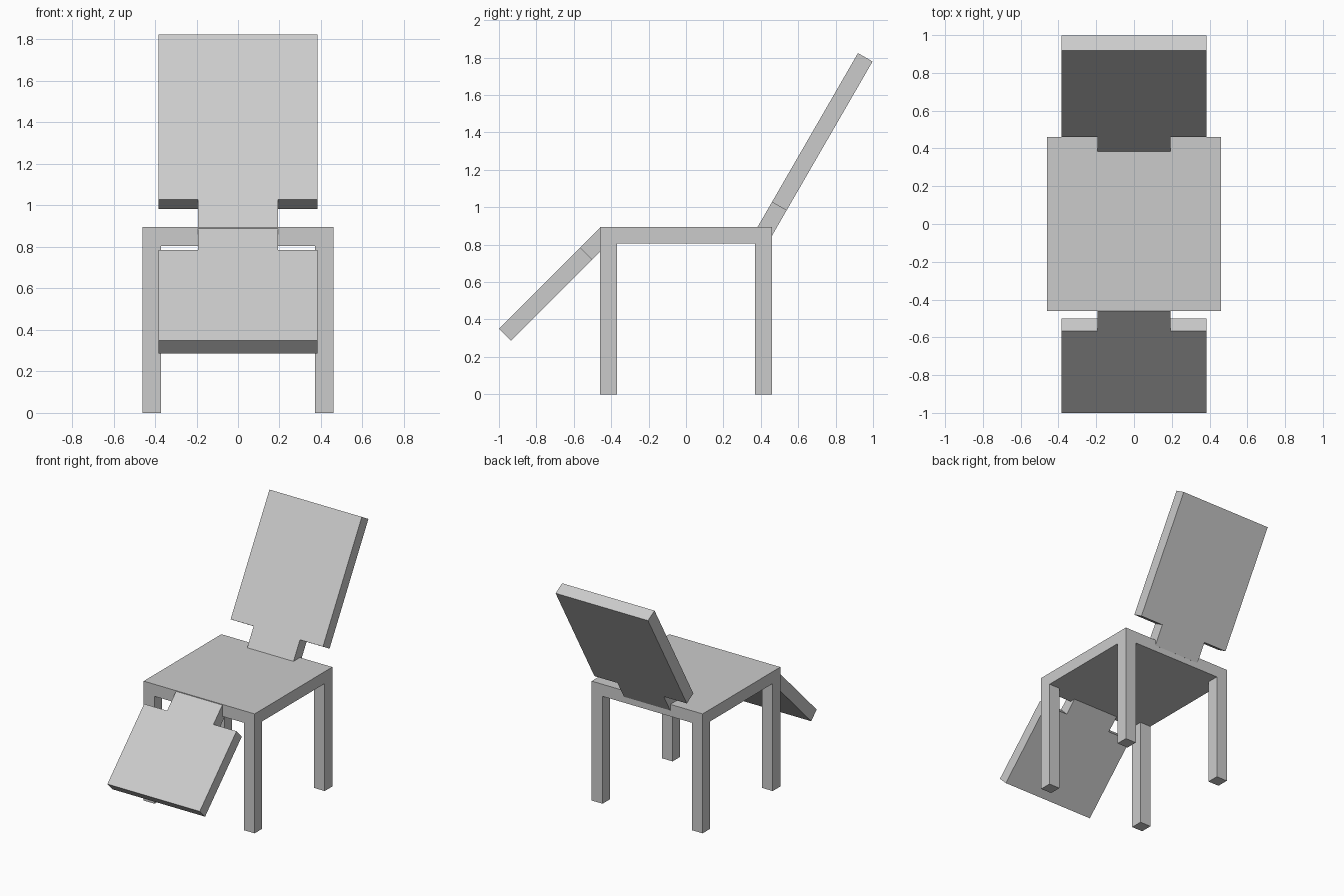
import bpy, bmesh
from math import radians, sin, cos
from mathutils import Matrix, Vector

if "Cube" in bpy.data.objects:
    bpy.data.objects.remove(bpy.data.objects["Cube"])

T = 0.09                    # board and leg thickness
HALF, TOP = 0.46, 0.895     # seat half width, seat top height


def finish(bm, name):
    bmesh.ops.recalc_face_normals(bm, faces=bm.faces)
    me = bpy.data.meshes.new(name)
    bm.to_mesh(me)
    bm.free()
    ob = bpy.data.objects.new(name, me)
    bpy.context.collection.objects.link(ob)
    return ob


def extrude(bm, faces, vec):
    geom = bmesh.ops.extrude_face_region(bm, geom=faces)["geom"]
    verts = [g for g in geom if isinstance(g, bmesh.types.BMVert)]
    bmesh.ops.translate(bm, verts=verts, vec=vec)
    return [g for g in geom if isinstance(g, bmesh.types.BMFace)]


# Seat slab on a 3x3 grid, with legs pulled down out of the corner cells
bm = bmesh.new()
cuts = (-HALF, T - HALF, HALF - T, HALF)
grid = [[bm.verts.new((x, y, TOP)) for y in cuts] for x in cuts]
cells = [bm.faces.new((grid[i][j], grid[i + 1][j], grid[i + 1][j + 1], grid[i][j + 1]))
         for i in range(3) for j in range(3)]
under = extrude(bm, cells, (0, 0, -T))
corners = [f for f in under
           if min(abs(f.calc_center_median().x), abs(f.calc_center_median().y)) > 0.3]
extrude(bm, corners, (0, 0, T - TOP))
bmesh.ops.recalc_face_normals(bm, faces=bm.faces)
bmesh.ops.dissolve_limit(bm, angle_limit=radians(1), verts=bm.verts, edges=bm.edges)
finish(bm, "seat_and_legs")


def tabbed_panel(name, origin, along, normal, length):
    """T-shaped board: narrow tab at the seat, wide panel beyond it."""
    tab, half_tab, half = 0.153, 0.192, 0.383
    right = [(half_tab, 0), (half_tab, tab), (half, tab), (half, tab + length)]
    outline = right + [(-x, s) for x, s in reversed(right)]
    bm = bmesh.new()
    o, a = Vector(origin), Vector(along)
    face = bm.faces.new([bm.verts.new(o + Vector((x, 0, 0)) + a * s) for x, s in outline])
    extrude(bm, [face], Vector(normal) * T)
    finish(bm, name)


# Reclined backrest, 60 degrees up
b = radians(60)
tabbed_panel("backrest", (0, 0.383, TOP), (0, cos(b), sin(b)), (0, sin(b), -cos(b)), 0.92)

# Footrest, sloping 45 degrees down to the front
f = radians(45)
tabbed_panel("footrest", (0, -0.457, 0.893), (0, -cos(f), -sin(f)), (0, sin(f), -cos(f)), 0.615)
